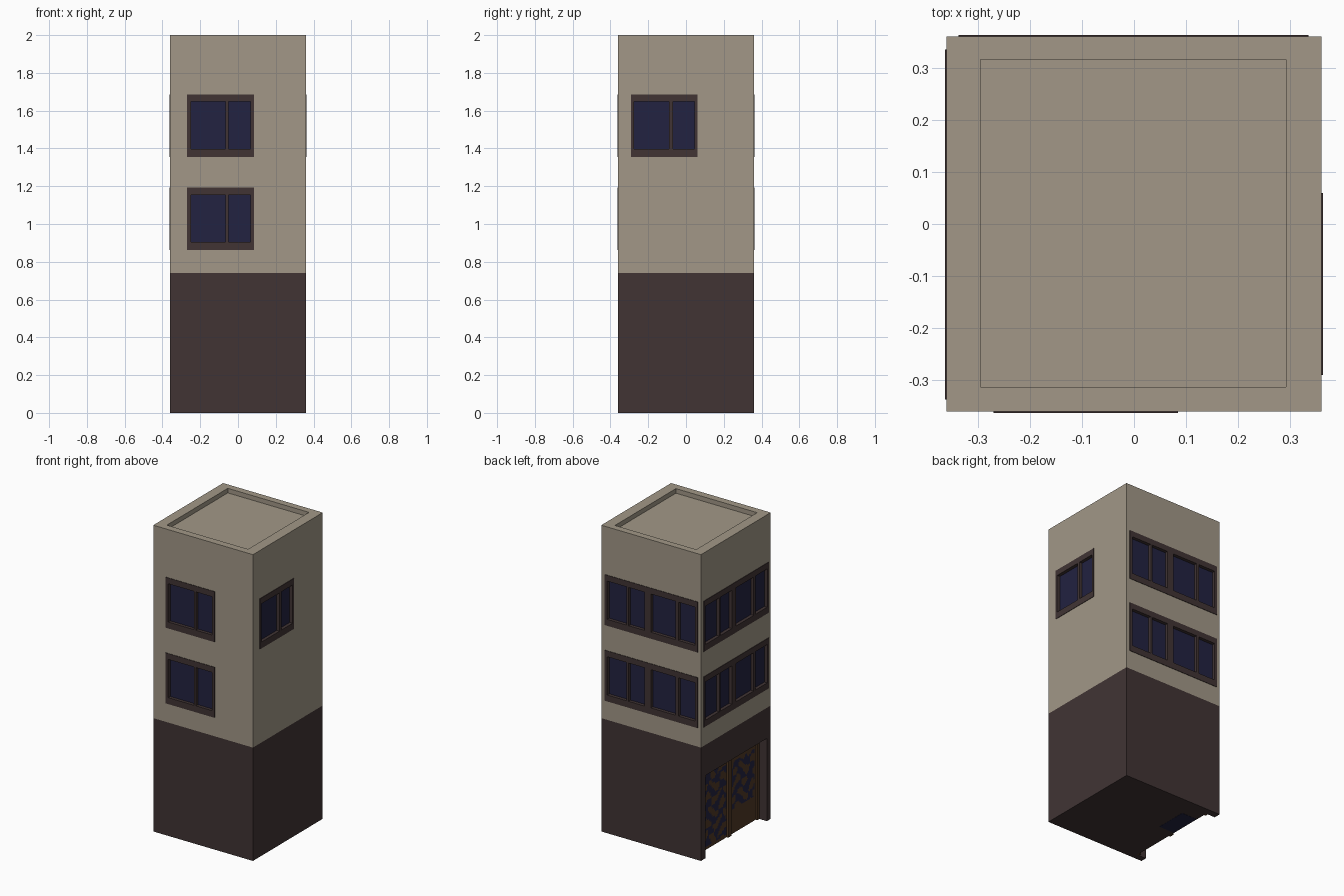
import bpy, bmesh, math
from mathutils import Matrix, Vector

if "Cube" in bpy.data.objects:
    bpy.data.objects.remove(bpy.data.objects["Cube"])

H = 0.36          # half width of the tower


def material(name, col):
    m = bpy.data.materials.new(name)
    m.diffuse_color = (*col, 1)
    m.use_nodes = True
    m.node_tree.nodes["Principled BSDF"].inputs["Base Color"].default_value = m.diffuse_color
    return m


WALL = material("beige wall", (0.36, 0.312, 0.242))
DARK = material("dark brown stone", (0.052, 0.034, 0.034))
GLASS = material("navy glass", (0.016, 0.016, 0.052))
WOOD = material("door wood", (0.08, 0.04, 0.018))


def finish(bm, name, mats, turn=0):
    """Make an object; turn = quarter turns from the front face."""
    bm.transform(Matrix.Rotation(turn * math.pi / 2, 4, 'Z'))
    me = bpy.data.meshes.new(name)
    bm.to_mesh(me)
    bm.free()
    for m in mats:
        me.materials.append(m)
    ob = bpy.data.objects.new(name, me)
    bpy.context.collection.objects.link(ob)
    return ob


def box(bm, x0, x1, y0, y1, z0, z1, mat=0):
    vs = bmesh.ops.create_cube(bm, size=1)["verts"]
    for v in vs:
        v.co = Vector(((x0 + x1) / 2 + v.co.x * (x1 - x0),
                       (y0 + y1) / 2 + v.co.y * (y1 - y0),
                       (z0 + z1) / 2 + v.co.z * (z1 - z0)))
    for f in {f for v in vs for f in v.link_faces}:
        f.material_index = mat


# Tower body: split at the stone base
bm = bmesh.new()
box(bm, -H, H, -H, H, 0, 2)
bmesh.ops.bisect_plane(bm, geom=bm.verts[:] + bm.edges[:] + bm.faces[:],
                       plane_co=(0, 0, 0.74), plane_no=(0, 0, 1))
body = finish(bm, "tower_body", [WALL, DARK])


def cut(x0, x1, y0, y1, z0, z1, turn=0):
    bm = bmesh.new()
    box(bm, x0, x1, y0, y1, z0, z1)
    c = finish(bm, "cutter", [], turn)
    c.hide_render = True
    mod = body.modifiers.new("cut", 'BOOLEAN')
    mod.operation, mod.solver, mod.object = 'DIFFERENCE', 'EXACT', c
    bpy.context.view_layer.objects.active = body
    bpy.ops.object.modifier_apply(modifier=mod.name)
    bpy.data.objects.remove(c)


def window(name, turn, u0, u1, panes, zb):
    """Framed window: zb is the sill bottom, panes are spans across the face."""
    zt, p0, p1 = zb + 0.33, zb + 0.042, zb + 0.292
    back, out = -H + 0.022, -H - 0.003
    cut(u0 + 0.003, u1 - 0.003, -H - 0.1, back, zb + 0.003, zt - 0.003, turn)
    bm = bmesh.new()
    # rails and posts around the panes
    box(bm, u0, u1, out, back, zb, p0)
    box(bm, u0, u1, out, back, p1, zt)
    edges = [u0] + [e for p in panes for e in p] + [u1]
    for a, b in zip(edges[::2], edges[1::2]):
        box(bm, a, b, out, back, p0, p1)
    # recessed glass
    for a, b in panes:
        box(bm, a, b, back - 0.004, back, p0, p1, 1)
    finish(bm, name, [DARK, GLASS], turn)


LOW, HIGH = 0.862, 1.356
strip = [(-0.315, -0.175), (-0.16, -0.045), (0.0, 0.18), (0.2, 0.32)]
for label, zb in (("lower", LOW), ("upper", HIGH)):
    window(label + "_front_window", 0, -0.27, 0.085,
           [(-0.25, -0.065), (-0.05, 0.065)], zb)
    window(label + "_back_windows", 2, -0.335, 0.337, strip, zb)
    window(label + "_left_windows", 3, -0.335, 0.337, strip, zb)
window("upper_right_window", 1, -0.29, 0.06,
       [(-0.275, -0.09), (-0.07, 0.045)], HIGH)

# Roof well and entrance recess
cut(-0.295, 0.292, -0.313, 0.316, 1.97, 2.1)
cut(-0.315, 0.32, -H - 0.1, -H + 0.07, -0.1, 0.54, 3)
for f in body.data.polygons:
    f.material_index = 1 if f.center.z < 0.74 else 0

# Entrance: wooden back panel, posts and rails
door_y = -H + 0.066
bm = bmesh.new()
box(bm, -0.315, 0.32, door_y, -H + 0.07, 0, 0.54)
for a, b, z0, z1 in ((-0.315, -0.295, 0, 0.54), (0.3, 0.32, 0, 0.54),
                     (0.0, 0.03, 0, 0.54), (-0.295, 0.3, 0.5, 0.54)):
    box(bm, a, b, door_y - 0.012, door_y, z0, z1)
finish(bm, "entrance_frame", [WOOD], 3)


def mottled_glass(name, u0, u1, z0, z1):
    """Thin sheet whose cells alternate glass and wood in irregular patches."""
    bm = bmesh.new()
    bmesh.ops.create_grid(bm, x_segments=24, y_segments=36, size=0.5)
    for v in bm.verts:
        v.co = Vector((u0 + (v.co.x + 0.5) * (u1 - u0), door_y - 0.002,
                       z0 + (v.co.y + 0.5) * (z1 - z0)))
    for f in bm.faces:
        c = f.calc_center_median()
        s = (math.sin(62 * c.x + 2 * math.sin(31 * c.z))
             + math.sin(75 * c.z + 2 * math.sin(40 * c.x)))
        f.material_index = 1 if s > -0.1 else 0
    finish(bm, name, [WOOD, GLASS], 3)


mottled_glass("shop_glass", -0.29, -0.005, 0.02, 0.49)
mottled_glass("door_glass", 0.05, 0.285, 0.16, 0.47)

# Glass patch visible on the underside
bm = bmesh.new()
box(bm, -0.29, -0.18, 0.02, 0.23, -0.001, 0.001)
finish(bm, "underside_glass", [GLASS])
